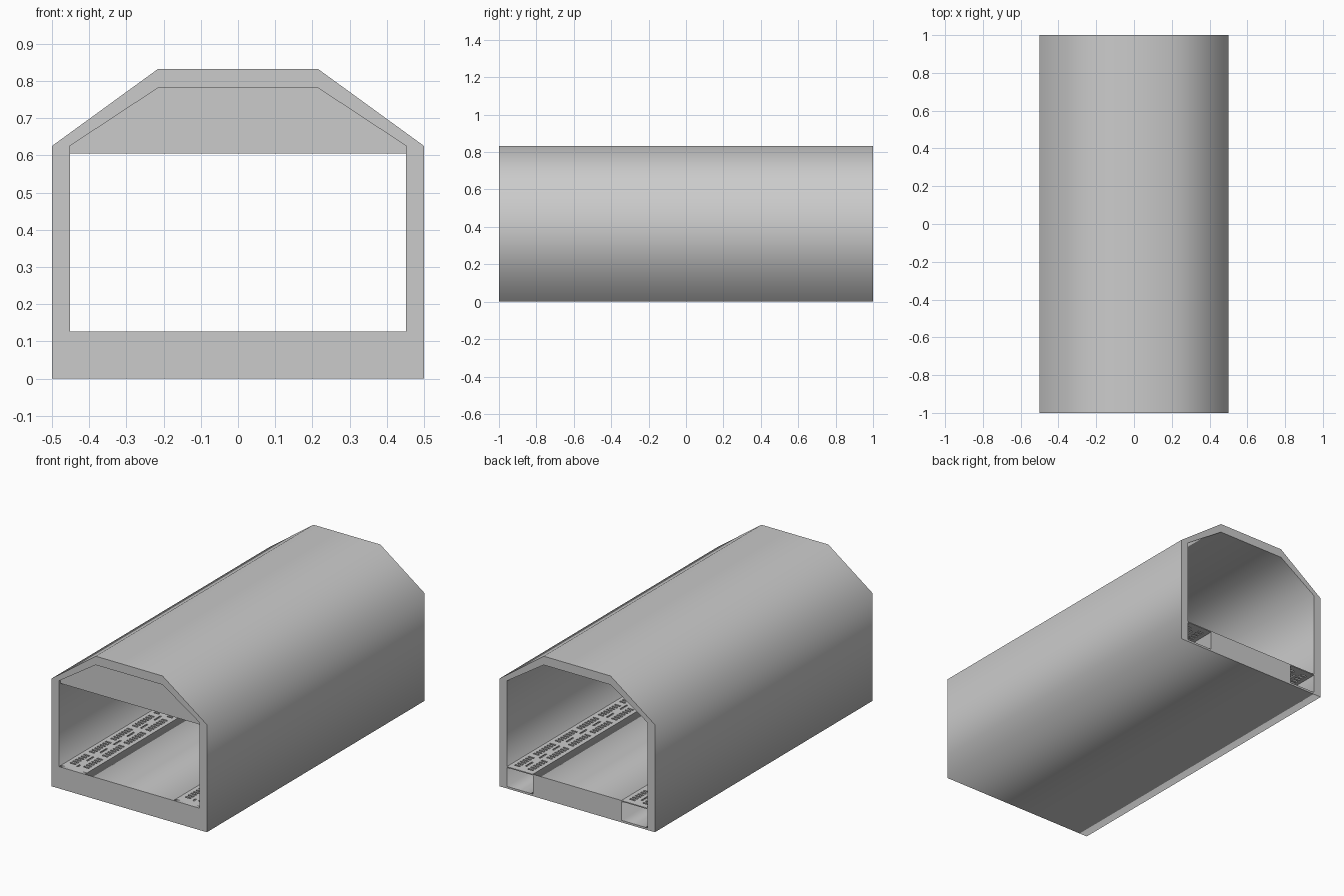
import bpy, bmesh

if "Cube" in bpy.data.objects:
    bpy.data.objects.remove(bpy.data.objects["Cube"])

HALF, INNER, CHANNEL = 0.5, 0.452, 0.285   # outer wall, inner wall, channel edge
FLOOR, BASE, EAVE = 0.127, 0.012, 0.625


def extrude_profile(name, loops, y0, y1):
    """Extrude closed (x, z) loops along y; extra loops become holes."""
    curve = bpy.data.curves.new(name, 'CURVE')
    curve.dimensions = '2D'
    curve.fill_mode = 'BOTH'
    curve.extrude = (y1 - y0) / 2
    for loop in loops:
        spline = curve.splines.new('POLY')
        spline.points.add(len(loop) - 1)
        for p, (x, z) in zip(spline.points, loop):
            p.co = (x, z, 0, 1)
        spline.use_cyclic_u = True
    obj = bpy.data.objects.new(name, curve)
    bpy.context.collection.objects.link(obj)
    obj.rotation_euler.x = 1.5707963
    obj.location.y = (y0 + y1) / 2
    bpy.ops.object.select_all(action='DESELECT')
    obj.select_set(True)
    bpy.context.view_layer.objects.active = obj
    bpy.ops.object.convert(target='MESH')
    return bpy.context.object


def mirrored(right):
    """Complete a right-hand half outline, bottom to top."""
    return right + [(-x, z) for x, z in reversed(right)]


# Building shell: walls, roof, floor block and two floor channels
outer = mirrored([(HALF, 0), (HALF, EAVE), (0.215, 0.832)])
inner = mirrored([(CHANNEL, FLOOR), (CHANNEL, BASE), (INNER, BASE),
                  (INNER, EAVE), (0.215, 0.781)])
extrude_profile("building_shell", [outer, inner], -1, 1)

# Front gable panel above the opening
gable = mirrored([(INNER, 0.605), (INNER, EAVE), (0.215, 0.781)])
extrude_profile("front_gable", [gable], -0.985, -0.965)

# Front closures of the floor channels
for side, s in (("left", -1), ("right", 1)):
    a, b = s * CHANNEL, s * INNER
    extrude_profile(side + "_channel_end",
                    [[(a, BASE), (b, BASE), (b, FLOOR), (a, FLOOR)]], -1, -0.98)

# Slotted floor gratings over the channels
BANDS = [CHANNEL, 0.31, 0.345, 0.367, 0.377, 0.395, 0.43, INNER]
ROWS = 160
Y0, STEP = -0.98, 1.98 / ROWS


def is_slot(band, row):
    if row < 3 or row > ROWS - 4:
        return False
    if band in (1, 5):                      # dense cross slots
        return row % 2 == 0 and row % 16 != 0
    return band == 3 and row % 10 < 5       # sparse long slots


for side, s in (("left", -1), ("right", 1)):
    bm = bmesh.new()
    grid = [[bm.verts.new((s * x, Y0 + j * STEP, FLOOR)) for x in BANDS]
            for j in range(ROWS + 1)]
    for j in range(ROWS):
        for i in range(len(BANDS) - 1):
            if not is_slot(i, j):
                quad = [grid[j][i], grid[j][i + 1],
                        grid[j + 1][i + 1], grid[j + 1][i]]
                bm.faces.new(quad if s > 0 else quad[::-1])
    mesh = bpy.data.meshes.new(side + "_floor_grating")
    bm.to_mesh(mesh)
    bm.free()
    obj = bpy.data.objects.new(side + "_floor_grating", mesh)
    bpy.context.collection.objects.link(obj)
    mod = obj.modifiers.new("thickness", 'SOLIDIFY')
    mod.thickness = 0.006
    mod.offset = -1
